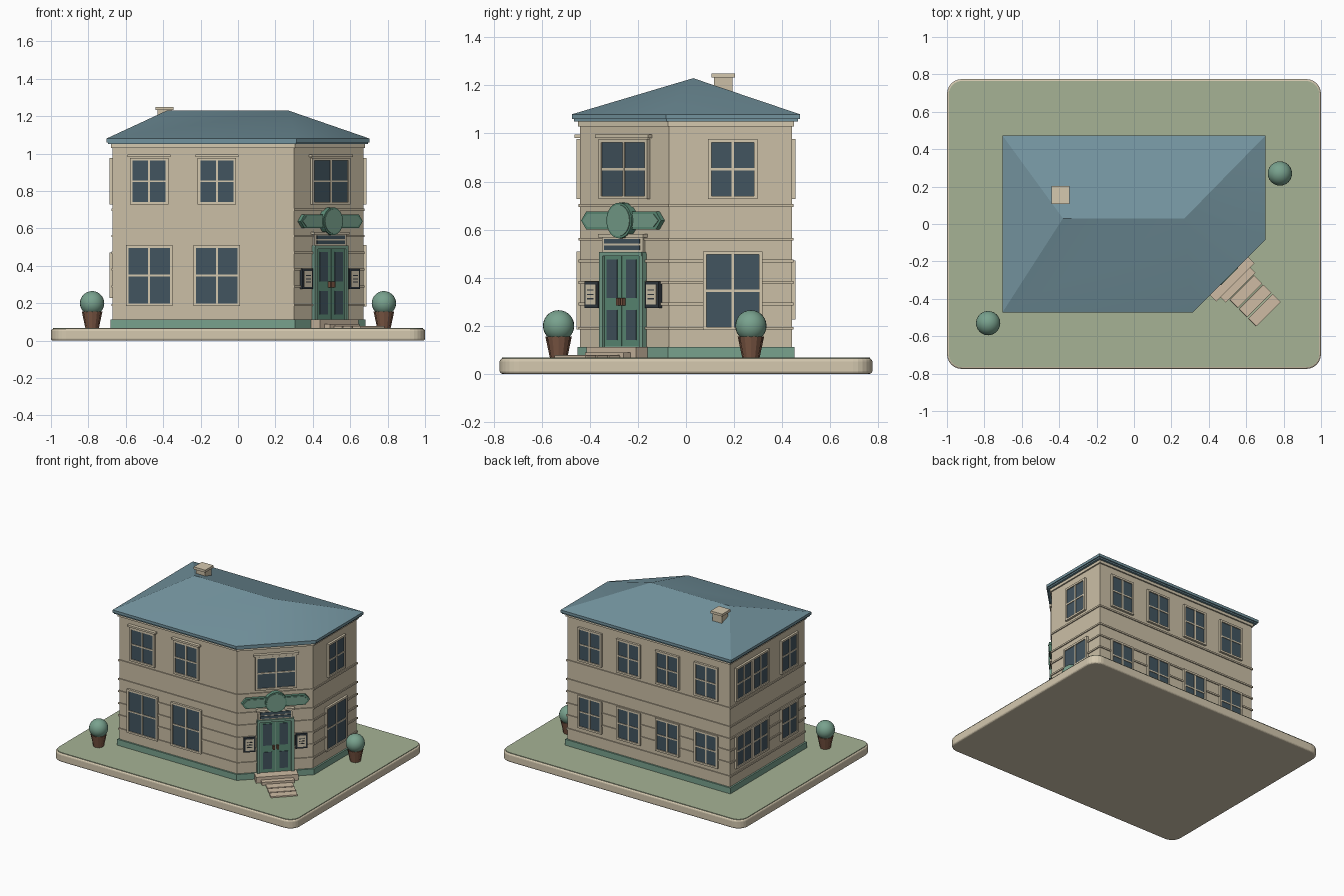
import bpy, bmesh, math
from mathutils import Matrix, Vector

if "Cube" in bpy.data.objects:
    bpy.data.objects.remove(bpy.data.objects["Cube"], do_unlink=True)


def material(name, r, g, b):
    m = bpy.data.materials.new(name)
    m.use_nodes = True
    m.diffuse_color = (r, g, b, 1)
    m.node_tree.nodes["Principled BSDF"].inputs["Base Color"].default_value = (r, g, b, 1)
    return m


WALL = material("warm beige wall", .60, .52, .38)
TRIM = material("pale cream trim", .66, .58, .43)
STONE = material("pinkish stone", .62, .50, .37)
ROOF = material("slate blue roof", .17, .29, .34)
GLASS = material("dark blue glass", .055, .09, .115)
GREEN = material("sage green paint", .19, .36, .27)
DOOR = material("deep green paint", .11, .27, .19)
LAWN = material("muted lawn green", .38, .45, .30)
BROWN = material("brown wood", .21, .10, .06)
DARK = material("charcoal", .03, .04, .05)


def finish(name, bm, mats, smooth=None):
    bmesh.ops.recalc_face_normals(bm, faces=bm.faces)
    me = bpy.data.meshes.new(name)
    bm.to_mesh(me)
    bm.free()
    ob = bpy.data.objects.new(name, me)
    bpy.context.collection.objects.link(ob)
    for m in mats:
        me.materials.append(m)
    if smooth:
        bpy.ops.object.select_all(action='DESELECT')
        bpy.context.view_layer.objects.active = ob
        ob.select_set(True)
        bpy.ops.object.shade_smooth_by_angle(angle=math.radians(smooth))
    return ob


def add_prism(bm, pts, z0, z1, mat_index=0):
    low = [bm.verts.new((x, y, z0)) for x, y in pts]
    high = [bm.verts.new((x, y, z1)) for x, y in pts]
    n = len(pts)
    faces = [bm.faces.new(low), bm.faces.new(high)]
    faces += [bm.faces.new((low[i], low[(i + 1) % n], high[(i + 1) % n], high[i])) for i in range(n)]
    for f in faces:
        f.material_index = mat_index


def prism(name, pts, z0, z1, mat):
    bm = bmesh.new()
    add_prism(bm, pts, z0, z1)
    return finish(name, bm, [mat])


def panel(name, frame, pts, d0, d1, mat):
    """Outline in wall coordinates (across, up), extruded outward from d0 to d1."""
    bm = bmesh.new()
    add_prism(bm, pts, d0, d1)
    bm.transform(frame @ Matrix.Rotation(math.pi / 2, 4, 'X'))
    return finish(name, bm, [mat])


def boxes(name, frame, specs, mats):
    """Each spec: centre across, width, outward from/to, z from/to, material index."""
    bm = bmesh.new()
    for c, w, d0, d1, z0, z1, mi in specs:
        a, b = c - w / 2, c + w / 2
        add_prism(bm, [(a, -d1), (b, -d1), (b, -d0), (a, -d0)], z0, z1, mi)
    bm.transform(frame)
    return finish(name, bm, mats)


def bevel(ob, width, segments=2):
    m = ob.modifiers.new("soft edge", 'BEVEL')
    m.width, m.segments, m.limit_method = width, segments, 'ANGLE'


# Footprint with one cut corner, grown outward by o
HX, HY, CUT = .67, .44, .74


def footprint(o=0):
    w, d, c = HX + o, HY + o, CUT + o * math.sqrt(2)
    return [(-w, -d), (c - d, -d), (w, w - c), (w, d), (-w, d)]


def wall_frame(degrees, distance):
    return Matrix.Rotation(math.radians(degrees), 4, 'Z') @ Matrix.Translation((0, -distance, 0))


FRONT, RIGHT = wall_frame(0, HY), wall_frame(90, HX)
BACK, LEFT = wall_frame(180, HY), wall_frame(270, HX)
CORNER = wall_frame(45, CUT / math.sqrt(2)) @ Matrix.Translation((.163, 0, 0))


# Ground slab and lawn
def rounded_rect(hx, hy, r, steps=6):
    pts = []
    for k, (sx, sy) in enumerate([(1, 1), (-1, 1), (-1, -1), (1, -1)]):
        for i in range(steps + 1):
            a = math.pi / 2 * (k + i / steps)
            pts.append((sx * (hx - r) + r * math.cos(a), sy * (hy - r) + r * math.sin(a)))
    return pts


slab = prism("ground_slab", rounded_rect(1, .775, .08), 0, .064, TRIM)
bevel(slab, .012, 3)
prism("lawn", rounded_rect(.99, .765, .07), .06, .068, LAWN)

# Walls, plinth, string courses and cornice
prism("walls", footprint(), .06, 1.06, WALL)
prism("plinth", footprint(.012), .06, .112, GREEN)
for i, z in enumerate((.19, .29, .38, .47, .56, .70)):
    prism(f"string_course_{i + 1}", footprint(.007), z - .006, z + .006, WALL)
prism("cornice", footprint(.01), 1.03, 1.055, TRIM)

# Hipped roof
prism("eave_board", footprint(.026), 1.05, 1.064, ROOF)
bm = bmesh.new()
low = [bm.verts.new((x, y, 1.06)) for x, y in footprint(.034)]
rim = [bm.verts.new((x, y, 1.08)) for x, y in footprint(.034)]
ra, rb = bm.verts.new((-.38, .03, 1.23)), bm.verts.new((.27, .03, 1.23))
bm.faces.new(low)
for i in range(5):
    j = (i + 1) % 5
    bm.faces.new((low[i], low[j], rim[j], rim[i]))
for f in ((rim[0], rim[1], rb, ra), (rim[1], rim[2], rb), (rim[2], rim[3], rb),
          (rim[3], rim[4], ra, rb), (rim[4], rim[0], ra)):
    bm.faces.new(f)
finish("roof", bm, [ROOF], smooth=20)

# Chimney
chimney = Matrix.Translation((-.393, .155, 0))
boxes("chimney", chimney, [(0, .075, -.038, .038, 1.13, 1.235, 0),
                           (0, .095, -.048, .048, 1.232, 1.25, 1)], [WALL, TRIM])


# Windows: glass, outer frame, cross bars, optional cap
def window(name, frame, c, w, z0, z1, cap=False):
    t, zm = .014, (z0 + z1) / 2
    s = [(c, w - t, 0, .009, z0 + .005, z1 - .005, 1),
         (c, w, 0, .016, z0, z0 + t, 0), (c, w, 0, .016, z1 - t, z1, 0),
         (c - w / 2 + t / 2, t, 0, .016, z0, z1, 0), (c + w / 2 - t / 2, t, 0, .016, z0, z1, 0),
         (c, .011, 0, .014, z0, z1, 0), (c, w - t, 0, .013, zm - .005, zm + .005, 0)]
    if cap:
        s.append((c, w + .025, 0, .024, z1 + .004, z1 + .018, 0))
    boxes(name, frame, s, [TRIM, GLASS])


for i, c in enumerate((-.475, -.113)):
    window(f"front_shop_window_{i + 1}", FRONT, c, .25, .185, .51)
    window(f"front_upper_window_{i + 1}", FRONT, c, .205, .727, .977, True)
window("corner_upper_window", CORNER, .005, .285, .727, .977, True)
window("side_shop_window", RIGHT, .194, .247, .182, .51)
window("side_upper_window", RIGHT, .194, .205, .727, .977)
for frame, name, places in ((BACK, "back", (-.48, -.16, .16, .48)), (LEFT, "end", (-.285, -.09, .25))):
    for i, c in enumerate(places):
        window(f"{name}_lower_window_{i + 1}", frame, c, .195, .227, .472)
        window(f"{name}_upper_window_{i + 1}", frame, c, .195, .727, .977)

# Double door with transom
door = [(0, .25, 0, .012, .11, .505, 0), (0, .25, 0, .026, .49, .508, 0)]
for s in (-1, 1):
    door += [(s * .117, .02, 0, .024, .11, .5, 0), (s * .054, .1, 0, .016, .115, .49, 1),
             (s * .056, .06, 0, .02, .315, .475, 2), (s * .056, .06, 0, .02, .14, .265, 2),
             (s * .014, .012, 0, .032, .285, .315, 3)]
boxes("double_door", CORNER, door, [GREEN, DOOR, GLASS, BROWN])
boxes("transom", CORNER, [(0, .24, 0, .014, .508, .57, 0), (0, .21, 0, .018, .516, .535, 1),
                          (0, .21, 0, .018, .542, .562, 1), (0, .265, 0, .026, .568, .582, 0)],
      [TRIM, GLASS])


# Hanging sign: pointed board with an oval in the middle
def oval(rx, rz, z, n=32):
    return [(rx * math.cos(math.tau * i / n), z + rz * math.sin(math.tau * i / n)) for i in range(n)]


def board(h, w, z):
    half = [(w - .03, z - h), (w, z), (w - .03, z + h)]
    return half + [(-x, zz) for x, zz in reversed(half)]


panel("sign_board", CORNER, board(.037, .235, .638), 0, .022, DOOR)
panel("sign_board_face", CORNER, board(.028, .222, .638), .02, .026, GREEN)
panel("sign_oval", CORNER, oval(.074, .074, .638), 0, .034, DOOR)
panel("sign_oval_face", CORNER, oval(.065, .065, .638), .03, .038, GREEN)

# Notice boards on both sides of the door
for s, name in ((-1, "first"), (1, "second")):
    c = s * .178
    notice = [(c, .08, 0, .02, .275, .385, 0), (c, .058, 0, .023, .288, .372, 1)]
    notice += [(c, .036, 0, .025, z, z + .005, 0) for z in (.31, .328, .346)]
    boxes(f"{name}_notice_board", CORNER, notice, [DARK, TRIM])

# Landing, step and paving stones
boxes("door_landing", CORNER, [(0, .29, 0, .08, .06, .112, 0), (0, .225, .08, .12, .06, .09, 0)], [STONE])
for i in range(3):
    d = .125 + i * .07
    bevel(boxes(f"paving_stone_{i + 1}", CORNER, [(.005, .185, d, d + .062, .06, .078, 0)], [STONE]), .003)

# Potted round shrubs
for name, x, y in (("side", .78, .27), ("front", -.78, -.53)):
    bm = bmesh.new()
    slats = 12
    for i in range(slats):
        a0, a1 = (math.tau * (i + e) / slats for e in (.06, .94))
        ring = [Vector((r * math.cos(a), r * math.sin(a), z)) for r, z, a in
                ((.036, .066, a0), (.036, .066, a1), (.055, .155, a1), (.055, .155, a0))]
        bm.faces.new([bm.verts.new(v) for v in ring])
    bmesh.ops.create_cone(bm, cap_ends=True, segments=slats, radius1=.034, radius2=.051, depth=.088,
                          matrix=Matrix.Translation((0, 0, .11)))
    bm.transform(Matrix.Translation((x, y, 0)))
    finish(f"{name}_pot", bm, [BROWN])
    bm = bmesh.new()
    bmesh.ops.create_uvsphere(bm, u_segments=24, v_segments=14, radius=.065,
                              matrix=Matrix.Translation((x, y, .2)))
    finish(f"{name}_shrub", bm, [GREEN], smooth=40)
